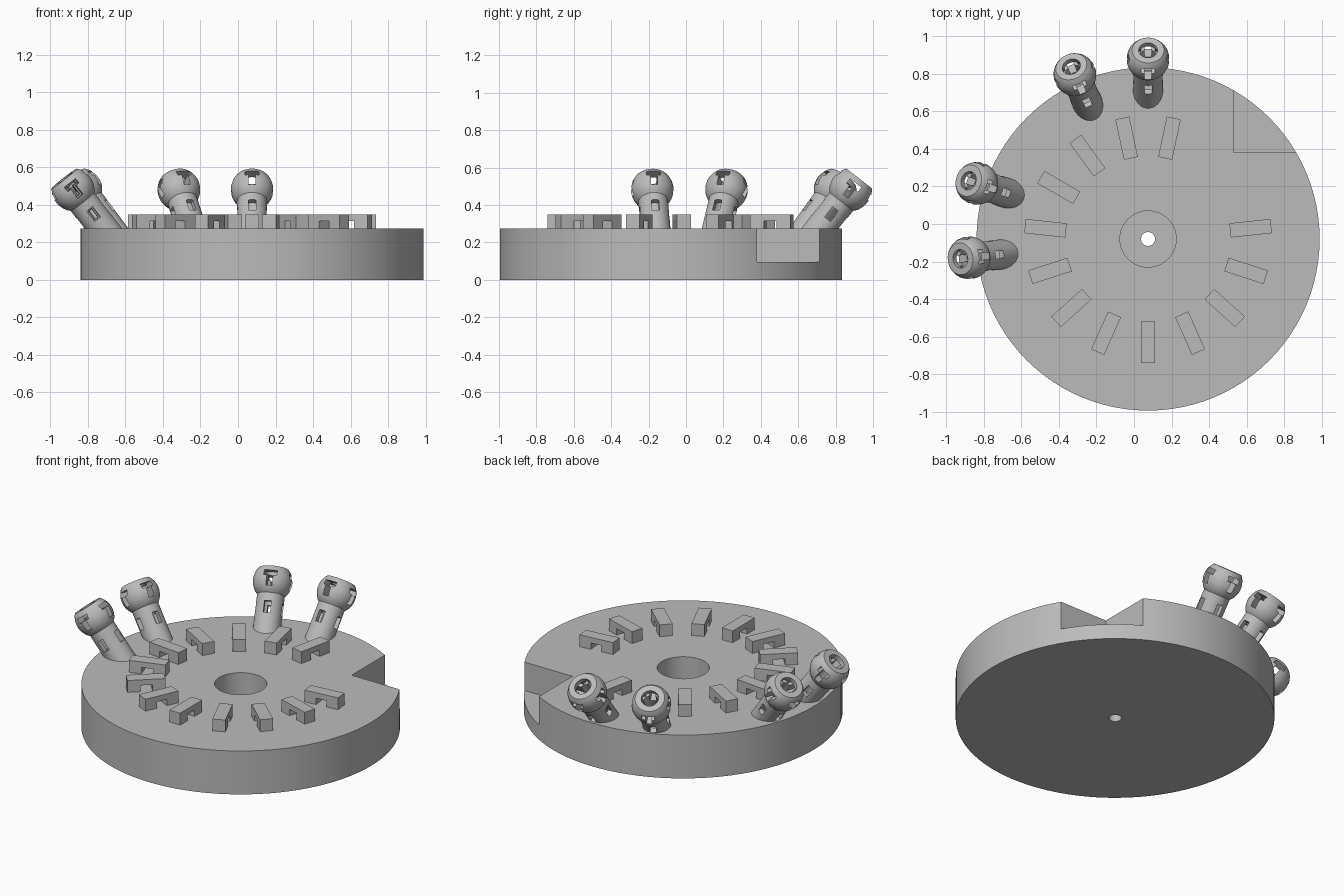
import bpy, bmesh
from math import radians, sin, cos, pi
from mathutils import Matrix, Vector

if "Cube" in bpy.data.objects:
    bpy.data.objects.remove(bpy.data.objects["Cube"])

CX, CY = 0.075, -0.08          # centre of the round base
R, TOP = 0.915, 0.275          # base radius and height

grey = bpy.data.materials.new("light grey")
grey.diffuse_color = (0.5, 0.5, 0.5, 1)
grey.use_nodes = True
grey.node_tree.nodes["Principled BSDF"].inputs["Base Color"].default_value = grey.diffuse_color


def make_object(name, bm):
    bmesh.ops.recalc_face_normals(bm, faces=bm.faces)
    mesh = bpy.data.meshes.new(name)
    bm.to_mesh(mesh)
    bm.free()
    mesh.materials.append(grey)
    obj = bpy.data.objects.new(name, mesh)
    bpy.context.collection.objects.link(obj)
    return obj


def lathe(name, profile, segments):
    """Ring solid from a closed (radius, z) profile."""
    bm = bmesh.new()
    rings = []
    for i in range(segments):
        a = 2 * pi * i / segments
        rings.append([bm.verts.new((r * cos(a), r * sin(a), z)) for r, z in profile])
    n = len(profile)
    for i in range(segments):
        p, q = rings[i], rings[(i + 1) % segments]
        for j in range(n):
            k = (j + 1) % n
            bm.faces.new((p[j], q[j], q[k], p[k]))
    return make_object(name, bm)


def cut_box(obj, lo, hi):
    """Subtract an axis-aligned box given by two corners."""
    lo, hi = Vector(lo), Vector(hi)
    bm = bmesh.new()
    bmesh.ops.create_cube(bm, size=1)
    bmesh.ops.scale(bm, vec=hi - lo, verts=bm.verts)
    bmesh.ops.translate(bm, vec=(lo + hi) / 2, verts=bm.verts)
    cutter = make_object("cutter", bm)
    cutter.hide_render = True
    mod = obj.modifiers.new("cut", 'BOOLEAN')
    mod.operation, mod.solver, mod.object = 'DIFFERENCE', 'EXACT', cutter
    bpy.context.view_layer.objects.active = obj
    bpy.ops.object.modifier_apply(modifier=mod.name)
    bpy.data.objects.remove(cutter)


def smooth(obj):
    bpy.ops.object.select_all(action='DESELECT')
    obj.select_set(True)
    bpy.context.view_layer.objects.active = obj
    bpy.ops.object.shade_smooth_by_angle(angle=radians(30))


# Round base with centre recess, through hole and corner notch
base = lathe("base", [(0.037, 0), (R, 0), (R, TOP), (0.15, TOP),
                      (0.15, 0.095), (0.037, 0.095)], 96)
cut_box(base, (0.53 - CX, 0.38 - CY, 0.095), (1.2, 1.2, 0.5))
base.location = (CX, CY, 0)
smooth(base)

# Bridge blocks: an upside-down U pointing outwards, 15 slots with two empty
for k in range(15):
    if k in (5, 6):
        continue
    bm = bmesh.new()
    outline = [(-0.11, 0), (-0.035, 0), (-0.035, 0.04), (0.035, 0.04),
               (0.035, 0), (0.11, 0), (0.11, 0.075), (-0.11, 0.075)]
    face = bm.faces.new([bm.verts.new((x, -0.038, z)) for x, z in outline])
    side = bmesh.ops.extrude_face_region(bm, geom=[face])["geom"]
    bmesh.ops.translate(bm, vec=(0, 0.076, 0),
                        verts=[g for g in side if isinstance(g, bmesh.types.BMVert)])
    bridge = make_object("bridge_block", bm)
    a = radians(-90 + 24 * k)
    bridge.location = (CX + 0.55 * cos(a), CY + 0.55 * sin(a), TOP)
    bridge.rotation_euler.z = a

# Hollow peg: shaft and ball head cut flat on top, ball centre at the origin
BALL, SHAFT, BORE = 0.114, 0.08, 0.05
profile = [(BORE, -0.34), (SHAFT, -0.34)]
for i in range(15):
    t = radians(-45.5 + (41.5 + 45.5) * i / 14)
    profile.append((BALL * cos(t), BALL * sin(t)))
profile.append((BORE, BALL * sin(radians(41.5))))
peg = lathe("peg", profile, 40)

# T slots in the head and windows in the shaft, on all four sides
for half, z0, z1 in ((0.038, 0.015, 0.045), (0.018, -0.045, 0.02), (0.02, -0.2, -0.13)):
    cut_box(peg, (-0.3, -half, z0), (0.3, half, z1))
    cut_box(peg, (-half, -0.3, z0), (half, 0.3, z1))
smooth(peg)

# Pegs lean outwards around the rim
for i, deg in enumerate((90, 114, 162, 186)):
    obj = peg if i == 0 else peg.copy()
    if i:
        bpy.context.collection.objects.link(obj)
    obj.matrix_world = (Matrix.Translation((CX, CY, 0))
                        @ Matrix.Rotation(radians(deg), 4, 'Z')
                        @ Matrix.Translation((0.96, 0, 0.482))
                        @ Matrix.Rotation(radians(38), 4, 'Y'))
